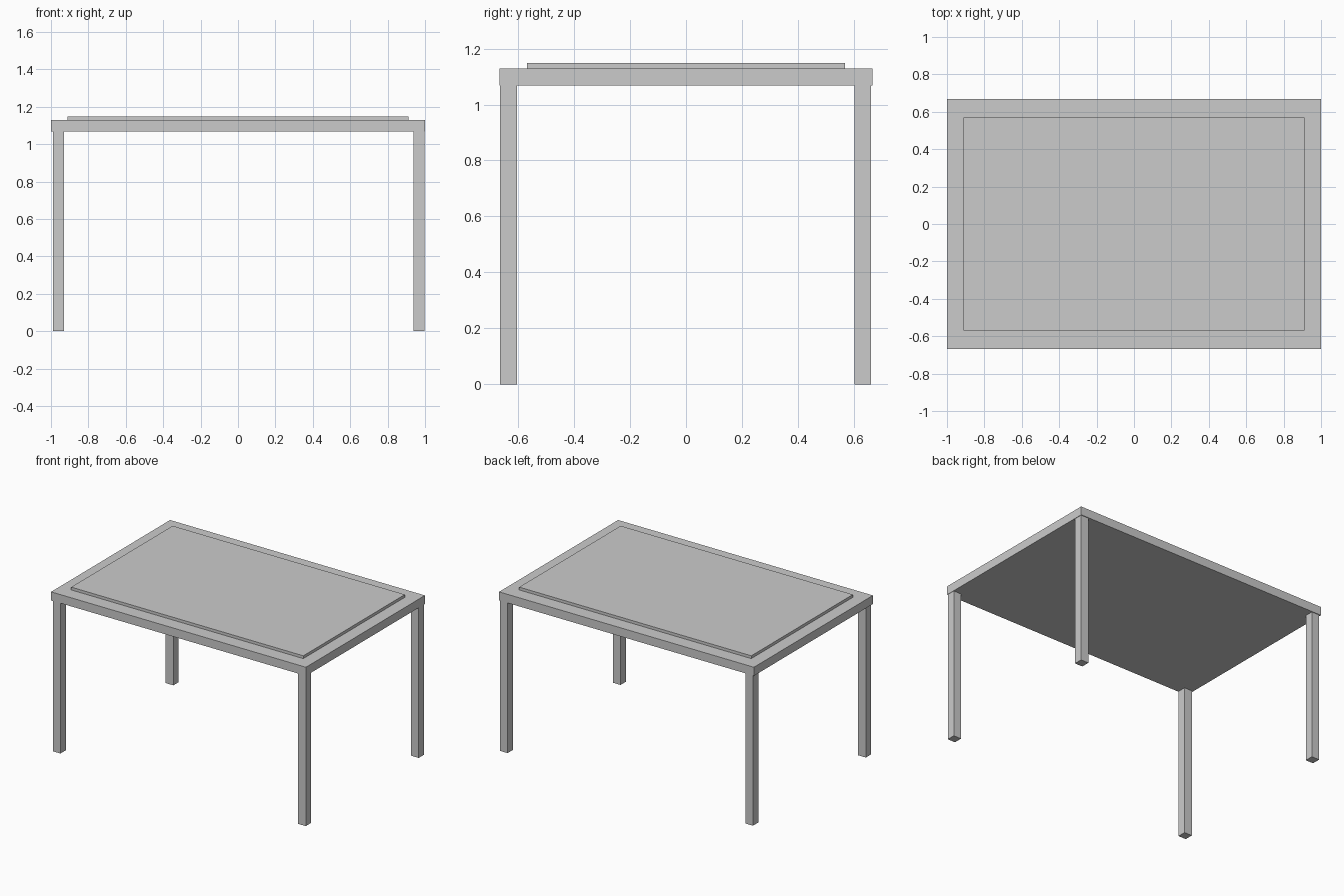
import bpy

if "Cube" in bpy.data.objects:
    bpy.data.objects.remove(bpy.data.objects["Cube"])


def box(name, lo, hi):
    """Axis-aligned box between two corners."""
    center = [(a + b) / 2 for a, b in zip(lo, hi)]
    bpy.ops.mesh.primitive_cube_add(size=1, location=center)
    obj = bpy.context.object
    obj.name = name
    obj.scale = [b - a for a, b in zip(lo, hi)]
    bpy.ops.object.transform_apply(location=False, rotation=False, scale=True)
    return obj


SLAB_BOTTOM, SLAB_TOP, PANEL_TOP = 1.068, 1.129, 1.149

# Table top and the thin raised panel on it
box("table_top", (-1, -0.667, SLAB_BOTTOM), (1, 0.667, SLAB_TOP))
box("raised_panel", (-0.911, -0.569, SLAB_TOP), (0.911, 0.569, PANEL_TOP))

# Four square legs, set just inside the corners
leg_x = {"left": (-0.989, -0.929), "right": (0.937, 0.997)}
leg_y = {"front": (-0.664, -0.604), "back": (0.602, 0.662)}
for side, (x0, x1) in leg_x.items():
    for end, (y0, y1) in leg_y.items():
        box(f"{end}_{side}_leg", (x0, y0, 0), (x1, y1, SLAB_BOTTOM))
